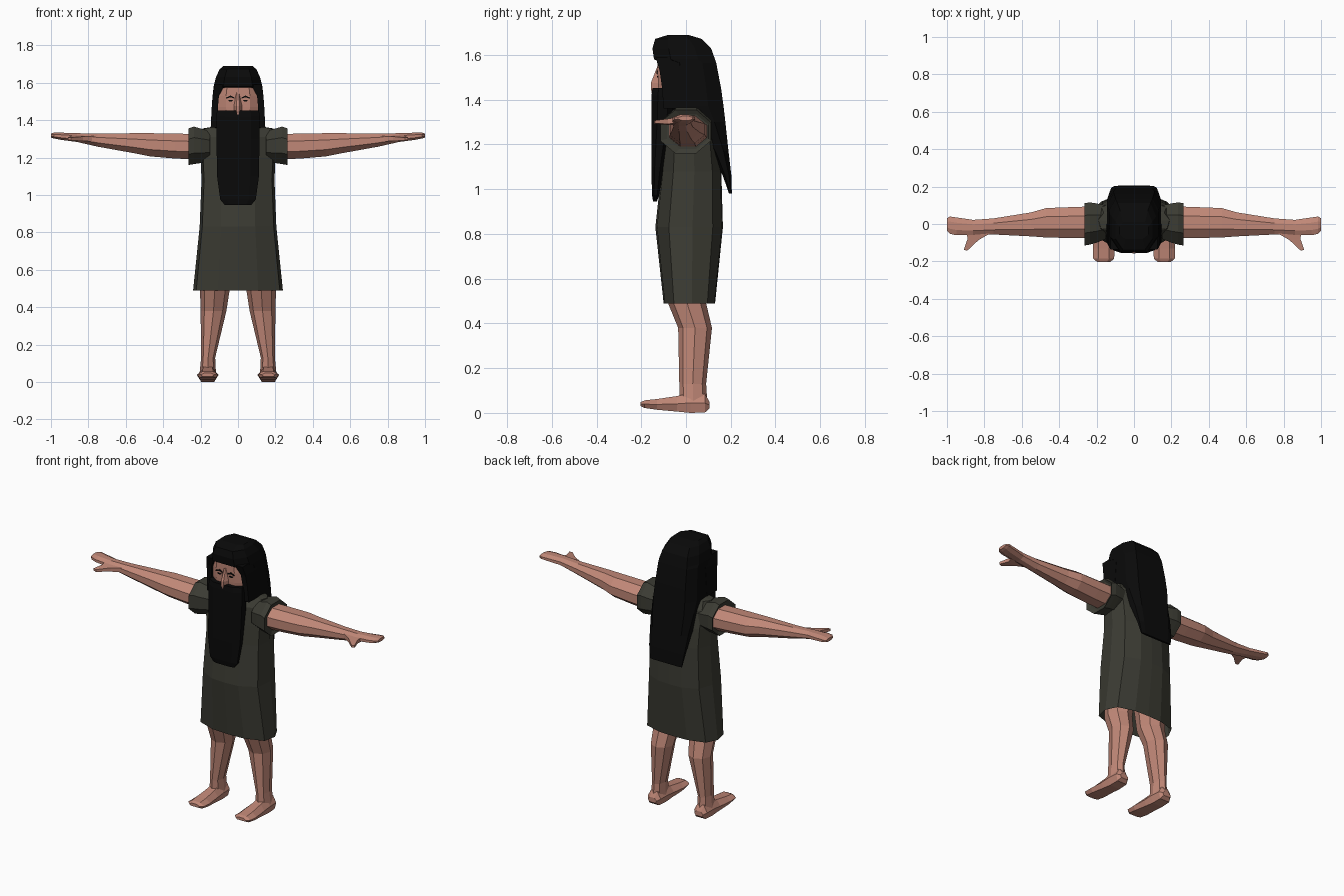
import bpy, bmesh, math


def material(name, rgb):
    m = bpy.data.materials.new(name)
    m.diffuse_color = (*rgb, 1)
    return m


SKIN = material("skin", (0.53, 0.245, 0.185))
CLOTH = material("dark_olive_cloth", (0.044, 0.044, 0.033))
HAIR = material("black_hair", (0.003, 0.003, 0.003))


def loft(name, rings, mat, mirror=False, cap_start=True, cap_end=True):
    """Skin a row of equal-length point rings with flat faces."""
    bm = bmesh.new()
    rows = [[bm.verts.new(p) for p in ring] for ring in rings]
    n = len(rows[0])
    for a, b in zip(rows, rows[1:]):
        for i in range(n):
            j = (i + 1) % n
            bm.faces.new((a[i], a[j], b[j], b[i]))
    if cap_start:
        bm.faces.new(rows[0])
    if cap_end:
        bm.faces.new(rows[-1])
    bmesh.ops.recalc_face_normals(bm, faces=bm.faces)
    me = bpy.data.meshes.new(name)
    bm.to_mesh(me)
    bm.free()
    me.materials.append(mat)
    ob = bpy.data.objects.new(name, me)
    bpy.context.collection.objects.link(ob)
    if mirror:
        ob.modifiers.new("mirror", 'MIRROR').use_axis[0] = True
    return ob


def section(shape, x0, x1, y0, y1, z):
    """Fit a unit outline (-1..1) into a horizontal rectangle."""
    cx, cy, rx, ry = (x0 + x1) / 2, (y0 + y1) / 2, (x1 - x0) / 2, (y1 - y0) / 2
    return [(cx + u * rx, cy + v * ry, z) for u, v in shape]


def side_ring(x, y0, y1, z0, z1, n=8):
    """Oval ring facing along x."""
    cy, cz = (y0 + y1) / 2, (z0 + z1) / 2
    k = 1 / math.cos(math.pi / n)
    pts = []
    for i in range(n):
        a = 2 * math.pi * (i + 0.5) / n
        pts.append((x, cy + k * math.cos(a) * (y1 - y0) / 2,
                    cz + k * math.sin(a) * (z1 - z0) / 2))
    return pts


ROUND = [(math.cos(math.pi * i / 4), math.sin(math.pi * i / 4)) for i in range(8)]
BOX = [(-1, -1), (1, -1), (1, 1), (-1, 1)]
CHAMFER = [(-.6, -1), (.6, -1), (1, -.45), (1, .45), (.75, 1), (-.75, 1), (-1, .45), (-1, -.45)]
ROBE = [(-.45, -.95), (0, -1), (.45, -.95), (.93, -.6), (1, .1), (.85, .7), (.4, .97),
        (0, 1), (-.4, .97), (-.85, .7), (-1, .1), (-.93, -.6)]

# Robe: open at the hem
loft("robe", [section(ROBE, -w, w, f, b, z) for z, w, f, b in [
    (.49, .24, -.10, .13), (.83, .205, -.137, .165), (1.08, .195, -.11, .158),
    (1.2, .2, -.10, .145), (1.31, .205, -.085, .12), (1.355, .19, -.05, .08),
    (1.37, .10, -.03, .05)]], CLOTH, cap_start=False)

# Short flared sleeves
loft("sleeve", [side_ring(*r) for r in [
    (.15, -.08, .10, 1.18, 1.34), (.20, -.10, .11, 1.17, 1.355),
    (.235, -.11, .115, 1.165, 1.365), (.265, -.115, .112, 1.16, 1.355),
    (.255, -.085, .10, 1.18, 1.335)]], CLOTH, mirror=True)

# Arms ending in flat hands
loft("arm", [side_ring(*r) for r in [
    (.2, -.075, .095, 1.188, 1.325), (.34, -.075, .09, 1.195, 1.328),
    (.47, -.072, .085, 1.206, 1.33), (.55, -.066, .062, 1.222, 1.33),
    (.75, -.056, .03, 1.258, 1.328), (.86, -.06, .022, 1.283, 1.33),
    (.95, -.06, .035, 1.295, 1.333), (.985, -.052, .04, 1.302, 1.333),
    (1.0, -.035, .03, 1.307, 1.327)]], SKIN, mirror=True)

# Thumbs
loft("thumb", [
    [(.75, -.04, 1.285), (.895, -.04, 1.295), (.895, -.04, 1.322), (.75, -.04, 1.315)],
    [(.83, -.085, 1.288), (.89, -.08, 1.292), (.89, -.08, 1.315), (.83, -.085, 1.312)],
    [(.892, -.143, 1.292), (.91, -.138, 1.294), (.91, -.138, 1.308), (.892, -.143, 1.306)]],
    SKIN, mirror=True)

# Legs
loft("leg", [section(ROUND, x0, x1, f, b, z) for z, x0, x1, f, b in [
    (.74, .015, .195, -.10, .11), (.49, .045, .203, -.08, .09), (.38, .062, .2, -.035, .116),
    (.13, .122, .197, -.03, .09), (.05, .118, .205, -.03, .095)]], SKIN, mirror=True)

# Feet, built from heel to toe: y, half width, bottom, top
def foot_ring(y, w, z0, z1):
    c = .162
    return [(c - w * .75, y, z0), (c + w * .75, y, z0), (c + w, y, z0 + (z1 - z0) * .5),
            (c + w * .5, y, z1), (c - w * .5, y, z1), (c - w, y, z0 + (z1 - z0) * .5)]


loft("foot", [foot_ring(*r) for r in [
    (.105, .03, .02, .05), (.085, .045, .002, .085), (.02, .048, 0, .09), (-.04, .05, .006, .075),
    (-.13, .058, .014, .062), (-.185, .056, .022, .056), (-.203, .035, .03, .048)]],
    SKIN, mirror=True)

# Crown of hair and the long fall down the back
loft("hair", [section(CHAMFER, -w, w, f, b, z) for z, w, f, b in [
    (.98, .11, .192, .205), (1.06, .122, .165, .203), (1.17, .132, .11, .19),
    (1.30, .145, .0, .176), (1.37, .145, -.08, .168), (1.45, .14, -.085, .157),
    (1.565, .132, -.09, .135), (1.58, .13, -.143, .13), (1.63, .118, -.15, .112),
    (1.672, .098, -.138, .07), (1.69, .078, -.08, .01)]], HAIR)

# Hair locks framing the face
loft("side_lock", [section(BOX, x0, x1, f, b, z) for z, x0, x1, f, b in [
    (1.36, .10, .146, -.10, .0), (1.46, .108, .141, -.108, .0), (1.53, .102, .136, -.118, .0),
    (1.59, .07, .126, -.136, .0)]], HAIR, mirror=True)

# Face
loft("face", [section([(-.58, -1), (.58, -1), (1, -.5), (1, 1), (-1, 1), (-1, -.5)],
                      -w, w, f, 0, z) for z, w, f in [
    (1.40, .10, -.12), (1.47, .11, -.125), (1.53, .11, -.127), (1.585, .10, -.127)]], SKIN)

# Nose
loft("nose", [[(-w, -.12, z), (-w * .35, f, z), (w * .35, f, z), (w, -.12, z)] for z, w, f in [
    (1.55, .012, -.128), (1.475, .024, -.157), (1.45, .022, -.157), (1.425, .008, -.152)]], SKIN)

# Eyebrows and eyes
loft("eyebrow", [[(x, -.132, z), (x, -.124, z), (x, -.124, z + h), (x, -.132, z + h)]
                 for x, z, h in [(.018, 1.515, .006), (.04, 1.522, .009), (.063, 1.515, .006)]],
     HAIR, mirror=True)
loft("eye", [[(x, -.1305, z), (x, -.124, z), (x, -.124, z + h), (x, -.1305, z + h)]
             for x, z, h in [(.028, 1.502, .004), (.04, 1.499, .008), (.052, 1.502, .004)]],
     HAIR, mirror=True)

# Long beard
loft("beard", [section(CHAMFER, -w, w, f, b, z) for z, w, f, b in [
    (.945, .07, -.147, -.13), (.975, .095, -.152, -.12), (1.10, .112, -.155, -.10),
    (1.30, .115, -.155, -.06), (1.42, .117, -.154, -.05), (1.452, .112, -.15, -.05)]], HAIR)
